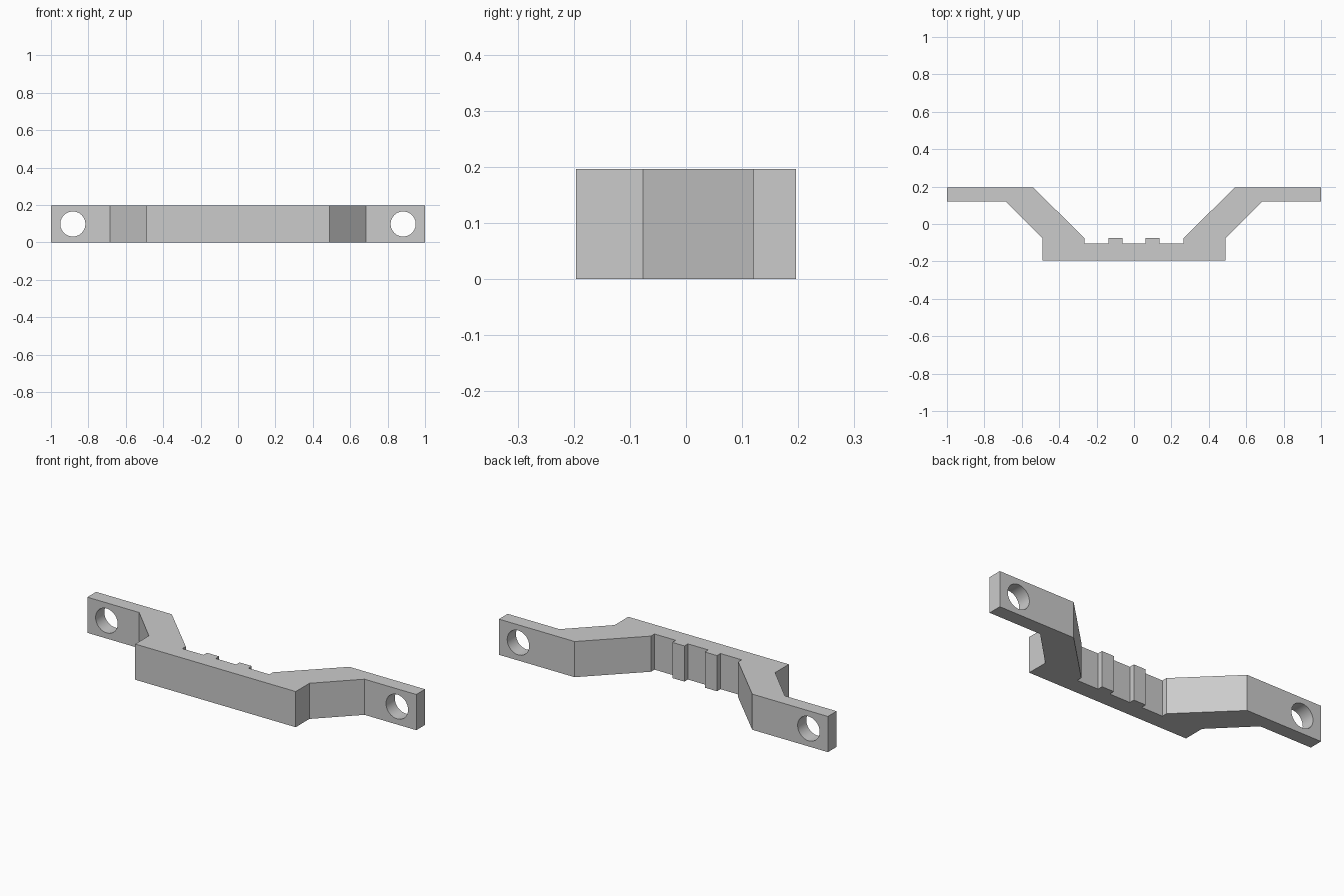
import bpy
import bmesh
import math

cube = bpy.data.objects.get("Cube")
if cube:
    bpy.data.objects.remove(cube, do_unlink=True)

HEIGHT = 0.196
HOLE_X, HOLE_RADIUS = 0.883, 0.067

grey = bpy.data.materials.new("plain grey")
grey.use_nodes = True
colour = (0.6, 0.6, 0.6, 1)
grey.diffuse_color = colour
grey.node_tree.nodes["Principled BSDF"].inputs["Base Color"].default_value = colour

# Half outline seen from above: front edge, arm, mounting tab, then back edge with a tooth
half = [
    (0.488, -0.196), (0.488, -0.077), (0.685, 0.12), (1, 0.12), (1, 0.196),
    (0.54, 0.196), (0.265, -0.075), (0.265, -0.105), (0.136, -0.105),
    (0.136, -0.075), (0.062, -0.075), (0.062, -0.105),
]
outline = half + [(-x, y) for x, y in reversed(half)]

# Bracket body: extruded outline
bm = bmesh.new()
base = bm.faces.new([bm.verts.new((x, y, 0)) for x, y in outline])
top = bmesh.ops.extrude_face_region(bm, geom=[base])["geom"]
bmesh.ops.translate(bm, vec=(0, 0, HEIGHT),
                    verts=[v for v in top if isinstance(v, bmesh.types.BMVert)])
bmesh.ops.recalc_face_normals(bm, faces=bm.faces)
mesh = bpy.data.meshes.new("bracket")
bm.to_mesh(mesh)
bm.free()
mesh.materials.append(grey)
bracket = bpy.data.objects.new("bracket", mesh)
bpy.context.collection.objects.link(bracket)


# Screw holes through the mounting tabs
def drill(name, x):
    bpy.ops.mesh.primitive_cylinder_add(
        vertices=48, radius=HOLE_RADIUS, depth=0.3,
        location=(x, 0.158, HEIGHT / 2), rotation=(math.pi / 2, 0, 0))
    cutter = bpy.context.object
    cutter.name = name
    cutter.hide_render = True
    cutter.data.materials.append(grey)
    cut = bracket.modifiers.new(name, "BOOLEAN")
    cut.operation = "DIFFERENCE"
    cut.solver = "EXACT"
    cut.object = cutter
    bpy.ops.object.select_all(action="DESELECT")
    bracket.select_set(True)
    bpy.context.view_layer.objects.active = bracket
    bpy.ops.object.modifier_apply(modifier=cut.name)
    bpy.data.objects.remove(cutter, do_unlink=True)


drill("left_hole_cutter", HOLE_X)
drill("right_hole_cutter", -HOLE_X)

# Smooth hole walls, crisp bracket edges
bpy.ops.object.shade_smooth_by_angle(angle=math.radians(30))
